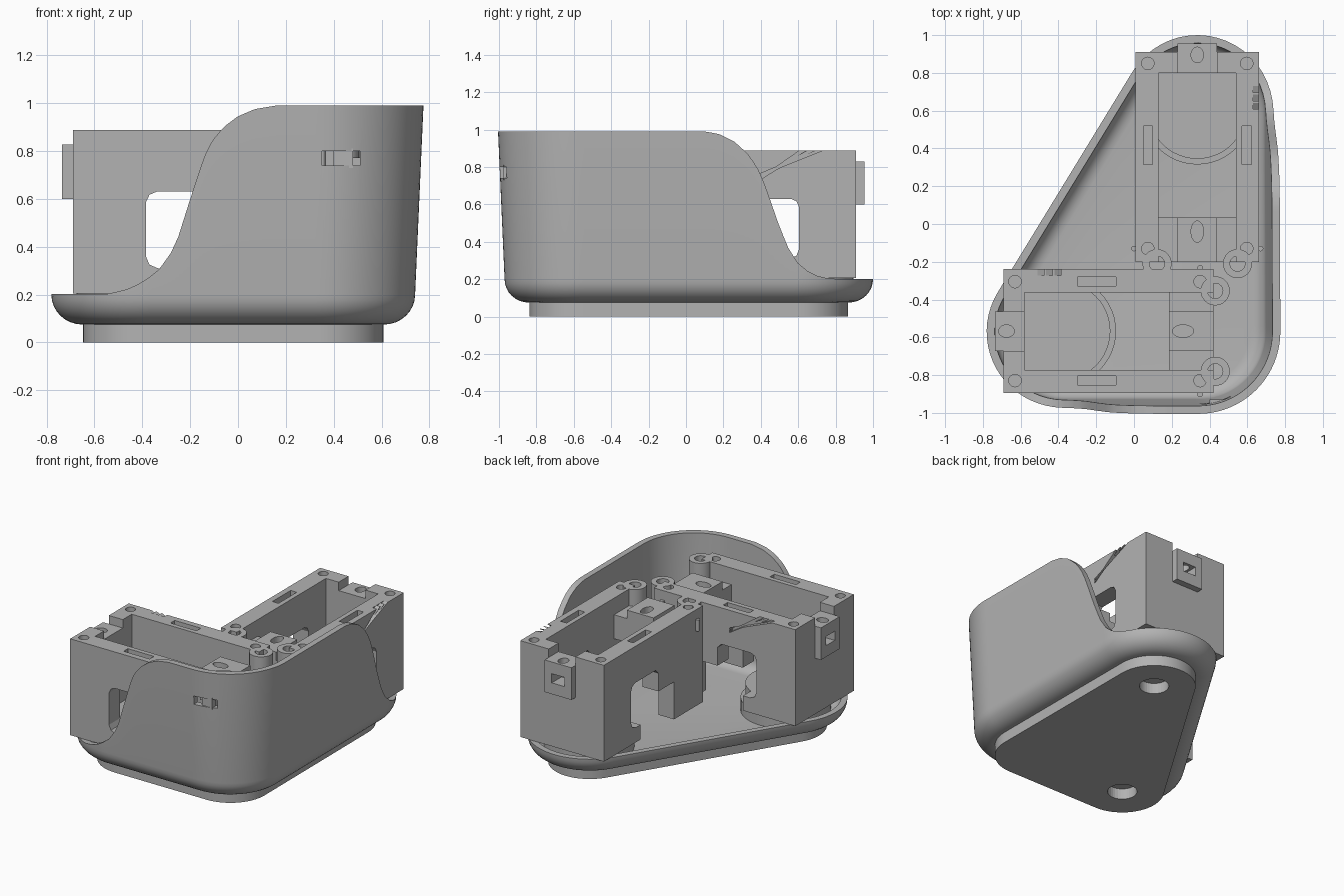
import bpy, bmesh, math
from mathutils import Matrix, Vector

if "Cube" in bpy.data.objects:
    bpy.data.objects.remove(bpy.data.objects["Cube"])

grey = bpy.data.materials.new("plain grey")
grey.diffuse_color = (0.45, 0.45, 0.45, 1)
grey.use_nodes = True
grey.node_tree.nodes["Principled BSDF"].inputs["Base Color"].default_value = grey.diffuse_color


def finish(name, bm, smooth=True, mat=Matrix()):
    bmesh.ops.remove_doubles(bm, verts=bm.verts, dist=1e-5)
    bmesh.ops.recalc_face_normals(bm, faces=bm.faces)
    me = bpy.data.meshes.new(name)
    bm.to_mesh(me)
    bm.free()
    me.materials.append(grey)
    ob = bpy.data.objects.new(name, me)
    ob.matrix_world = mat
    bpy.context.collection.objects.link(ob)
    if smooth:
        bpy.ops.object.select_all(action='DESELECT')
        ob.select_set(True)
        bpy.context.view_layer.objects.active = ob
        bpy.ops.object.shade_smooth_by_angle(angle=math.radians(35))
    return ob


def add_box(bm, x0, x1, y0, y1, z0, z1):
    m = Matrix.Translation(((x0 + x1) / 2, (y0 + y1) / 2, (z0 + z1) / 2))
    bmesh.ops.create_cube(bm, size=1, matrix=m @ Matrix.Diagonal((x1 - x0, y1 - y0, z1 - z0, 1)))


def add_cyl(bm, x, y, r, z0, z1, stretch=1, n=32):
    m = Matrix.Translation((x, y, (z0 + z1) / 2)) @ Matrix.Diagonal((1, stretch, 1, 1))
    bmesh.ops.create_cone(bm, cap_ends=True, segments=n, radius1=r, radius2=r, depth=z1 - z0, matrix=m)


def add_prism(bm, pts, x0, x1):
    """Extrude a (y, z) outline along x."""
    f = bm.faces.new([bm.verts.new((x0, y, z)) for y, z in pts])
    g = bmesh.ops.extrude_face_region(bm, geom=[f])["geom"]
    bmesh.ops.translate(bm, vec=(x1 - x0, 0, 0), verts=[v for v in g if isinstance(v, bmesh.types.BMVert)])


def cut(ob, fill):
    """Subtract each shape added by fill, then drop the cutter."""
    bm = bmesh.new()
    fill(bm)
    c = finish("cutter", bm, False, ob.matrix_world.copy())
    c.hide_render = True
    bpy.context.view_layer.update()
    mod = ob.modifiers.new("cut", 'BOOLEAN')
    mod.object, mod.operation, mod.solver = c, 'DIFFERENCE', 'EXACT'
    bpy.context.view_layer.objects.active = ob
    bpy.ops.object.modifier_apply(modifier="cut")
    bpy.data.objects.remove(c)


# Rounded triangle outline: arcs around three centres, joined by straight sides
A, B, C = Vector((0.335, 0.6)), Vector((-0.38, -0.57)), Vector((0.34, -0.57))
HYP = math.atan2(0.524, -0.852)


def arc(c, a0, a1, n=20):
    return [(c, a0 + (a1 - a0) * i / n) for i in range(n + 1)]


def side(c0, c1, a, n=44):
    return [(c0.lerp(c1, i / n), a) for i in range(1, n)]


outline = (arc(C, -math.pi / 2, 0) + side(C, A, 0) + arc(A, 0, HYP)
           + arc(B, HYP, 1.5 * math.pi) + side(B, C, 1.5 * math.pi))


def at(p, r):
    return p[0].x + r * math.cos(p[1]), p[0].y + r * math.sin(p[1])


def interp(t, pts):
    for (a, h0), (b, h1) in zip(pts, pts[1:]):
        if a <= t <= b:
            return h0 + (h1 - h0) * (t - a) / (b - a)
    return pts[0][1] if t < pts[0][0] else pts[-1][1]


# Sweep of the shell's upper edge along the front and the right side
FRONT = [(-.55, .202), (-.47, .22), (-.4, .25), (-.33, .305), (-.28, .375), (-.25, .44), (-.19, .63),
         (-.14, .78), (-.11, .84), (-.06, .9), (0, .945), (.07, .975), (.16, .99)]
RIGHT = [(.1, .99), (.18, .975), (.26, .935), (.33, .87), (.38, .8), (.42, .71), (.5, .48), (.55, .36),
         (.6, .285), (.66, .235), (.72, .21), (.78, .202)]

# Tray with raised shell: one cross-section per outline point
bm = bmesh.new()
R, T = 0.4, 0.042
loops = []
for p in outline:
    x, y = at(p, R)
    h = min(interp(x, FRONT), interp(y, RIGHT))
    lean = 0.035 * (h - 0.2) / 0.79
    prof = [(-0.13 + 0.13 * math.sin(k * math.pi / 16), 0.2 - 0.125 * math.cos(k * math.pi / 16)) for k in range(9)]
    prof += [(lean, h), (lean - T, h)]
    prof += [(-0.13 + (0.13 - T) * math.cos(k * math.pi / 12), 0.2 - 0.085 * math.sin(k * math.pi / 12))
             for k in range(7)]
    loops.append([bm.verts.new((*at(p, R + d), z)) for d, z in prof])
n = len(loops)
for i in range(n):
    a, b = loops[i], loops[(i + 1) % n]
    for k in range(len(a) - 1):
        bm.faces.new((a[k], b[k], b[k + 1], a[k + 1]))
bm.faces.new([l[0] for l in loops])
bm.faces.new([l[-1] for l in loops])
shell = finish("tray_shell", bm)
cut(shell, lambda b: add_box(b, .35, .51, -1.1, -.85, .74, .80))
bm = bmesh.new()
add_box(bm, .40, .48, -.975, -.93, .73, .81)
finish("slot_catch", bm, False)

# Plinth under the tray, with two round sockets
bm = bmesh.new()
f = bm.faces.new([bm.verts.new((*at(p, 0.267), 0)) for p in outline])
g = bmesh.ops.extrude_face_region(bm, geom=[f])["geom"]
bmesh.ops.translate(bm, vec=(0, 0, 0.077), verts=[v for v in g if isinstance(v, bmesh.types.BMVert)])
plinth = finish("plinth", bm)
cut(plinth, lambda b: [add_cyl(b, c.x, c.y, 0.095, -.1, .2) for c in (A, B)])

# Side wall outline of a holder, with its open window
WALL = [(.305, .205), (.305, .888), (-.805, .888), (-.805, .205), (-.48, .205), (-.48, .47), (-.305, .47),
        (-.305, .6), (-.275, .63), (-.045, .63), (-.015, .617), (0, .585), (0, .36), (-.015, .325),
        (-.05, .31), (-.105, .31), (-.105, .205)]


def holder(tag, mat):
    # side walls with corner screw holes and top slots
    for s, label in ((-1, "inner"), (1, "outer")):
        bm = bmesh.new()
        add_prism(bm, WALL, s * .205, s * .328)
        w = finish(f"{tag}_{label}_wall", bm, False, mat)

        def holes(b):
            for t in (.245, -.735):
                add_cyl(b, s * .262, t, .033, .75, 1)
            add_box(b, s * .262 - .024, s * .262 + .024, -.29, -.085, .8, 1)
        cut(w, holes)
        if s > 0:  # slanted cable grooves on the outer face
            for k in range(3):
                cut(w, lambda b: add_prism(b, [(-.21, .73 + .012 * k), (-.21, .74 + .012 * k),
                                               (.02 + .05 * k, .9), (.055 + .05 * k, .9)][::-1], .295, .4))
    # end wall and its tab
    bm = bmesh.new()
    add_box(bm, -.205, .205, .195, .305, .205, .888)
    end = finish(f"{tag}_end_wall", bm, False, mat)
    cut(end, lambda b: add_box(b, -.105, .105, .1, .4, .828, 1))
    bm = bmesh.new()
    add_box(bm, -.105, .105, .3, .35, .6, .828)
    tab = finish(f"{tag}_tab", bm, False, mat)
    for o in (end, tab):
        cut(o, lambda b: add_box(b, -.05, .05, .24, .5, .68, .745))
        cut(o, lambda b: add_cyl(b, 0, .29, .033, .7, 1, 1.25))
    # inner bridge with raised clip
    bm = bmesh.new()
    add_box(bm, -.205, .205, -.805, -.57, .6, .77)
    finish(f"{tag}_bridge", bm, False, mat)
    bm = bmesh.new()
    add_box(bm, -.105, .105, -.805, -.57, .62, .83)
    clip = finish(f"{tag}_clip", bm, False, mat)
    cut(clip, lambda b: add_cyl(b, 0, -.645, .033, .7, 1, 1.7))
    # floor with round turntable and screw holes, standing on a pedestal
    bm = bmesh.new()
    add_box(bm, -.205, .205, -.105, .2, .205, .305)
    finish(f"{tag}_floor", bm, False, mat)
    bm = bmesh.new()
    add_cyl(bm, 0, 0, .26, .2, .308, n=48)
    disc = finish(f"{tag}_disc", bm, True, mat)
    cut(disc, lambda b: [add_cyl(b, x, y, .027, .306, .4, n=16)
                         for x, y in ((-.195, 0), (.195, 0), (0, -.195))])
    bm = bmesh.new()
    add_cyl(bm, 0, 0, .29, .1, .206, n=48)
    finish(f"{tag}_pedestal", bm, True, mat)
    # screw bosses and side pegs at the inner end
    for s in (-1, 1):
        bm = bmesh.new()
        add_cyl(bm, s * .213, -.815, .077, .77, .888)
        boss = finish(f"{tag}_boss", bm, True, mat)
        cut(boss, lambda b: add_cyl(b, s * .213, -.815, .04, .7, 1))
        bm = bmesh.new()
        add_cyl(bm, s * .335, -.735, .015, .74, .82, n=12)
        finish(f"{tag}_peg", bm, True, mat)


holder("back_holder", Matrix.Translation((.335, .605, 0)))
holder("left_holder", Matrix.Translation((-.385, -.567, 0)) @ Matrix.Rotation(math.pi / 2, 4, 'Z'))
